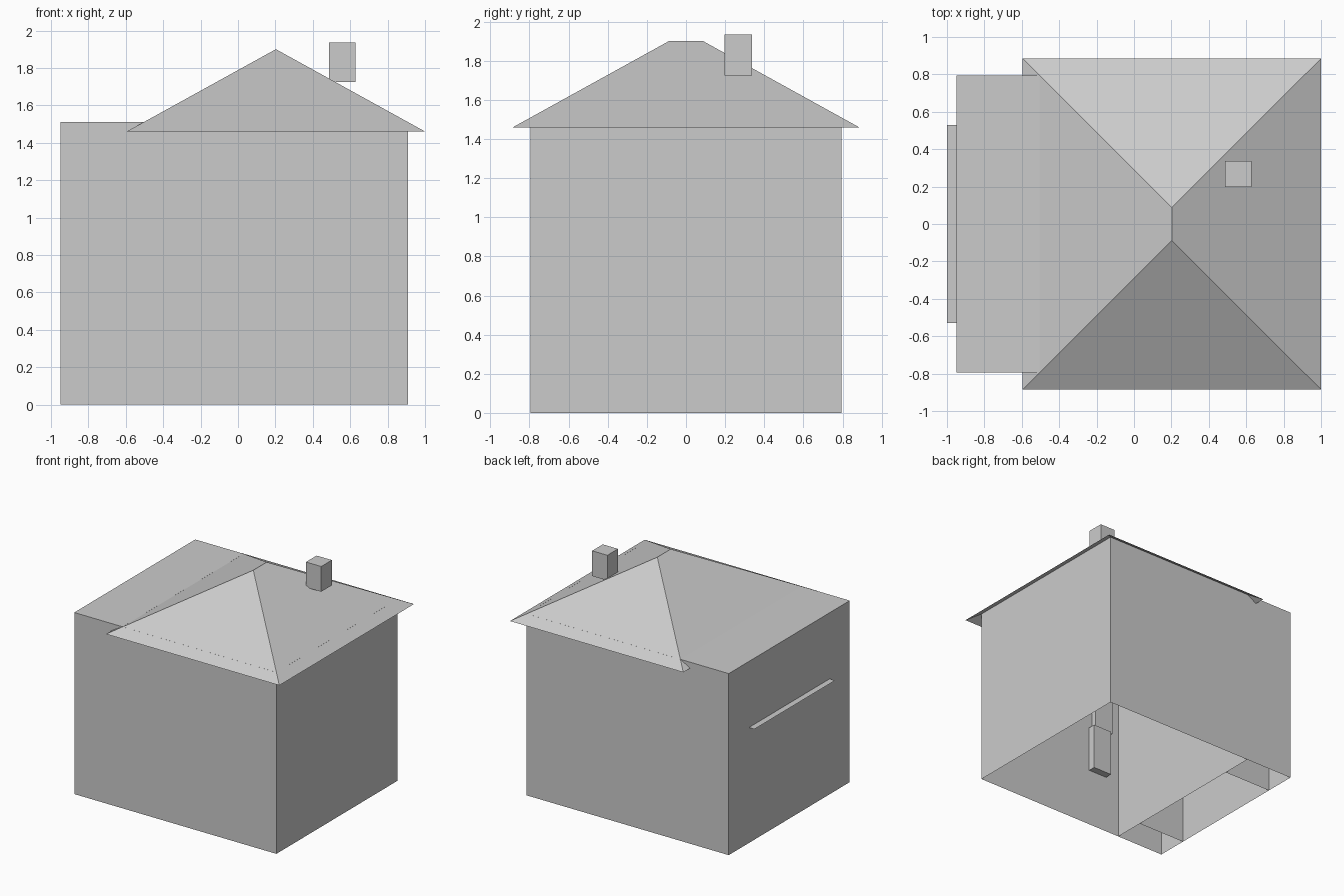
import bpy, bmesh
from mathutils import Vector

if "Cube" in bpy.data.objects:
    bpy.data.objects.remove(bpy.data.objects["Cube"])


def box(name, lo, hi, skip=()):
    """Box from corner to corner; faces whose outward side is in skip are left open."""
    lo, hi = Vector(lo), Vector(hi)
    bm = bmesh.new()
    bmesh.ops.create_cube(bm, size=1)
    sides = {"-x": (-1, 0, 0), "+x": (1, 0, 0), "-y": (0, -1, 0),
             "+y": (0, 1, 0), "-z": (0, 0, -1), "+z": (0, 0, 1)}
    bm.normal_update()
    gone = [f for f in bm.faces if any(f.normal.dot(Vector(sides[s])) > 0.9 for s in skip)]
    bmesh.ops.delete(bm, geom=gone, context='FACES')
    for v in bm.verts:
        v.co = (lo + hi) / 2 + v.co * (hi - lo)
    return finish(name, bm)


def finish(name, bm):
    mesh = bpy.data.meshes.new(name)
    bm.to_mesh(mesh)
    bm.free()
    obj = bpy.data.objects.new(name, mesh)
    bpy.context.collection.objects.link(obj)
    return obj


def poly_mesh(name, points, faces):
    bm = bmesh.new()
    verts = [bm.verts.new(p) for p in points]
    for f in faces:
        bm.faces.new([verts[i] for i in f])
    return finish(name, bm)


WALL_TOP = 1.51

# main house walls, open under the roof and at the ground
box("house_walls", (-0.505, -0.795, 0), (0.91, 0.795, WALL_TOP), ("-z", "+z"))

# flat-topped side extension
box("side_extension", (-0.95, -0.795, 0), (-0.505, 0.795, WALL_TOP), ("-z", "+x"))

# thin canopy and the side walls of the inner porch
poly_mesh("canopy", [(-1, -0.53, 0.96), (-0.505, -0.53, 0.96),
                     (-0.505, 0.53, 0.96), (-1, 0.53, 0.96)], [(0, 1, 2, 3)])
box("porch_sides", (-0.95, -0.53, 0), (-0.505, 0.53, 0.96), ("-x", "+x", "-z", "+z"))

# hip roof, open underneath
eave, top, depth = 1.46, 1.9, 0.885
poly_mesh("hip_roof",
          [(-0.595, -depth, eave), (1, -depth, eave), (1, depth, eave),
           (-0.595, depth, eave), (0.2025, -0.088, top), (0.2025, 0.088, top)],
          [(0, 1, 4), (1, 2, 5, 4), (2, 3, 5), (3, 0, 4, 5)])

# chimney
box("chimney", (0.487, 0.198, 1.725), (0.627, 0.338, 1.935))

# small fittings on the inside of the front wall
box("lower_fitting", (-0.375, -0.79, 0.49), (-0.2, -0.73, 0.88))
box("upper_fitting", (-0.405, -0.79, 0.88), (-0.23, -0.75, 1.2))
